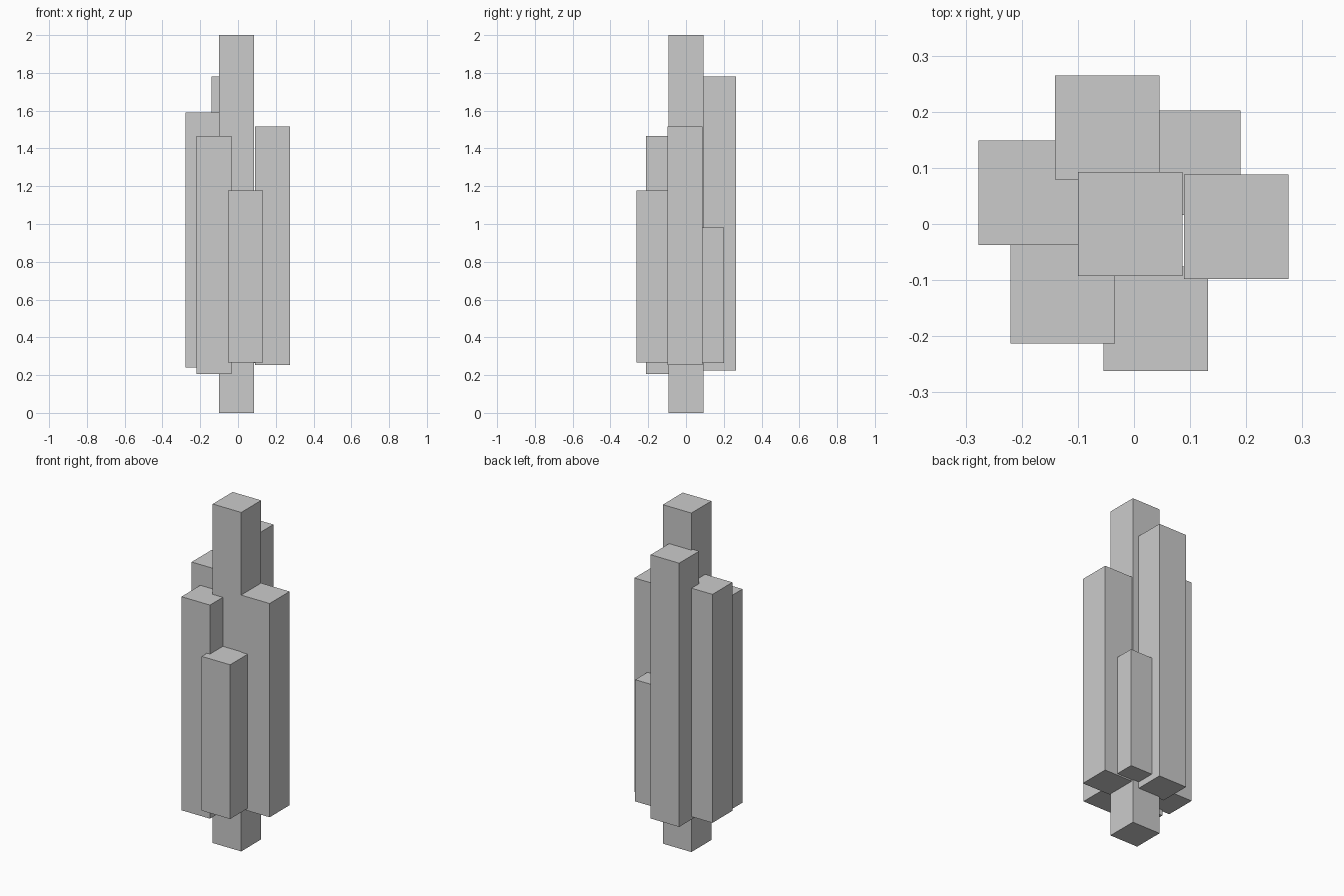
import bpy

if "Cube" in bpy.data.objects:
    bpy.data.objects.remove(bpy.data.objects["Cube"])

WIDTH = 0.186  # every column shares one square section


def column(name, x, y, bottom, top):
    """Square upright column centred at x, y."""
    bpy.ops.mesh.primitive_cube_add(size=1, location=(x, y, (bottom + top) / 2))
    obj = bpy.context.object
    obj.name = name
    obj.scale = (WIDTH, WIDTH, top - bottom)
    bpy.ops.object.transform_apply(location=False, rotation=False, scale=True)
    return obj


# Tall central core that touches the ground
column("central_column", -0.007, 0.0, 0.0, 2.0)

# Ring of raised columns clustered around the core
ring = [
    ("right_column", 0.182, -0.005, 0.254, 1.515),
    ("back_right_column", 0.097, 0.109, 0.263, 0.981),
    ("back_column", -0.048, 0.172, 0.225, 1.781),
    ("left_column", -0.184, 0.056, 0.241, 1.589),
    ("front_left_column", -0.127, -0.120, 0.207, 1.467),
    ("front_column", 0.039, -0.169, 0.268, 1.178),
]
for part in ring:
    column(*part)
